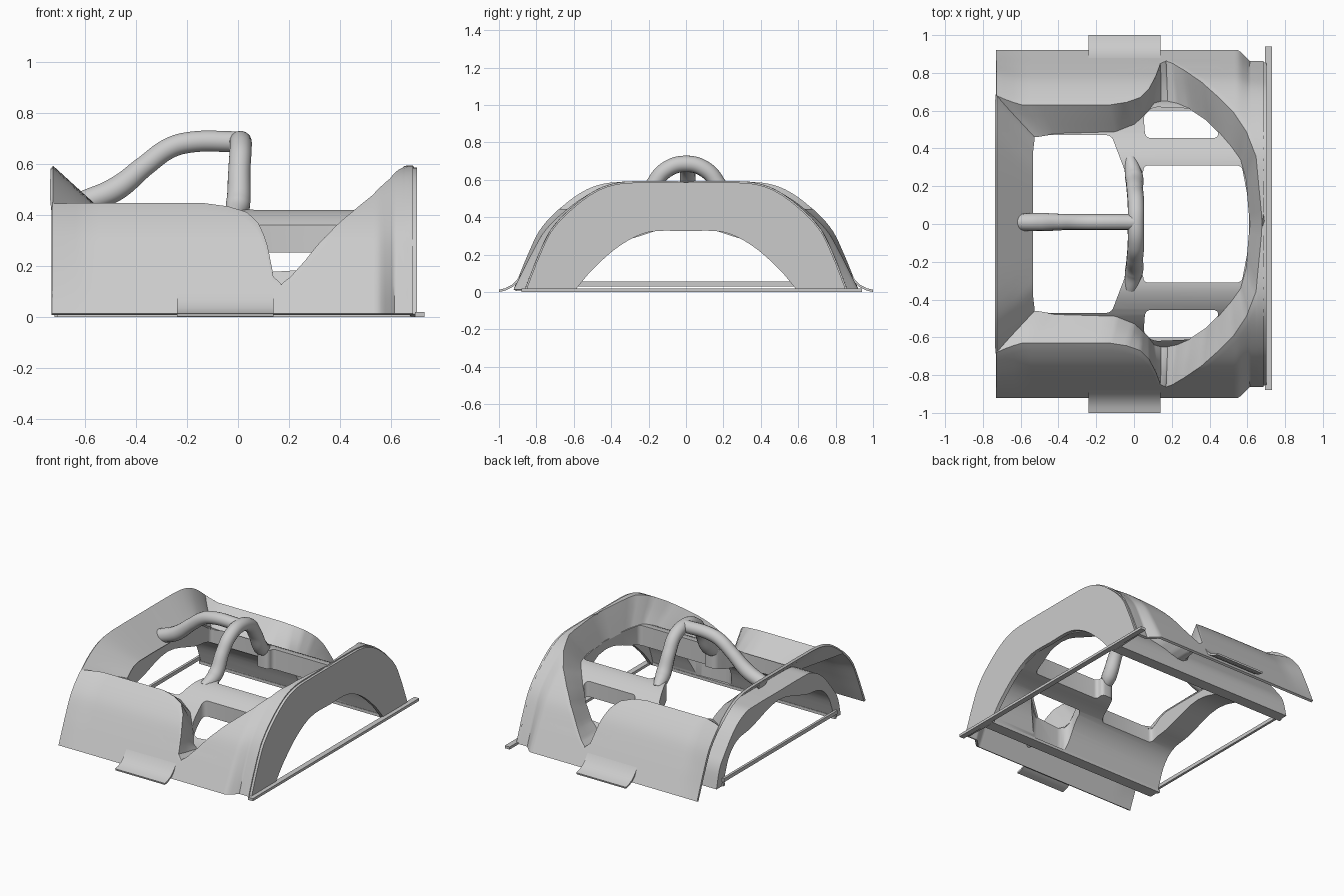
import bpy, bmesh, math

cube = bpy.data.objects.get("Cube")
if cube:
    bpy.data.objects.remove(cube, do_unlink=True)

grey = bpy.data.materials.new("light_grey")
grey.use_nodes = True
GREY = (0.6, 0.6, 0.6, 1)
grey.diffuse_color = GREY
grey.node_tree.nodes["Principled BSDF"].inputs["Base Color"].default_value = GREY

# Arch profiles as (y, z) for one half
OUTER = [(0, .585), (.2, .585), (.36, .578), (.48, .54), (.62, .445), (.75, .32), (.83, .18), (.87, .1), (.915, .01)]
SHELL_TOP = [(0, .42), (.25, .42), (.36, .41), (.48, .34), (.6, .2), (.65, .12), (.68, 0)]
SHELL_LOW = [(0, .36), (.31, .28), (.46, .25), (.55, .16), (.61, 0)]
END_LOW = [(0, .325), (.2, .32), (.35, .25), (.5, .12), (.6, 0)]


def height(profile, y):
    """Smooth height of a profile at distance y from the middle."""
    def slope(i):
        if i == 0:
            return 0
        (a, za), (b, zb) = profile[i - 1], profile[min(i + 1, len(profile) - 1)]
        return (zb - za) / (b - a)

    for i, ((a, za), (b, zb)) in enumerate(zip(profile, profile[1:])):
        if y <= b:
            w = b - a
            t = (y - a) / w
            s = t * t * (3 - 2 * t)
            return (za + (zb - za) * s + slope(i) * w * t * (1 - t) ** 2
                    - slope(i + 1) * w * t * t * (1 - t))
    return profile[-1][1]


def densify(points, n):
    out = []
    for a, b in zip(points, points[1:]):
        out += [tuple(p + (q - p) * k / n for p, q in zip(a, b)) for k in range(n)]
    return out + [points[-1]]


def activate(obj):
    bpy.ops.object.select_all(action='DESELECT')
    obj.select_set(True)
    bpy.context.view_layer.objects.active = obj


def finish(obj, angle=35):
    activate(obj)
    for m in list(obj.modifiers):
        bpy.ops.object.modifier_apply(modifier=m.name)
    obj.data.materials.clear()
    obj.data.materials.append(grey)
    bpy.ops.object.shade_smooth_by_angle(angle=math.radians(angle))


def to_object(name, bm):
    bmesh.ops.remove_doubles(bm, verts=bm.verts, dist=0.0005)
    bmesh.ops.recalc_face_normals(bm, faces=bm.faces)
    mesh = bpy.data.meshes.new(name)
    bm.to_mesh(mesh)
    bm.free()
    obj = bpy.data.objects.new(name, mesh)
    bpy.context.collection.objects.link(obj)
    return obj


def grid(bm, rows):
    rows = [[bm.verts.new(p) for p in r] for r in rows]
    for a, b in zip(rows, rows[1:]):
        for i in range(min(len(a), len(b)) - 1):
            bm.faces.new((a[i], a[i + 1], b[i + 1], b[i]))


def prism(name, outline, move, bevel=0):
    """Closed outline of 3D points, extruded by a vector."""
    bm = bmesh.new()
    face = bm.faces.new([bm.verts.new(p) for p in outline])
    ext = bmesh.ops.extrude_face_region(bm, geom=[face])
    bmesh.ops.translate(bm, vec=move, verts=[v for v in ext["geom"] if isinstance(v, bmesh.types.BMVert)])
    if bevel:
        sides = [e for e in bm.edges if abs(e.verts[0].co.z - e.verts[1].co.z) > .5]
        bmesh.ops.bevel(bm, geom=sides, offset=bevel, segments=4, affect='EDGES', profile=.5, clamp_overlap=True)
    return to_object(name, bm)


def mirror_y(obj):
    m = obj.modifiers.new("mirror", 'MIRROR')
    m.use_axis = (False, True, False)


def thicken(obj, t):
    m = obj.modifiers.new("thickness", 'SOLIDIFY')
    m.thickness, m.offset = t, 0


def box(name, x0, x1, y0, y1, z0, z1):
    finish(prism(name, [(x0, y0, z0), (x1, y0, z0), (x1, y1, z0), (x0, y1, z0)], (0, 0, z1 - z0)))


# Outer side panels: bulged at the open end, drawn in at the end wall
def outer_point(x, y):
    bulge = .055 * max(0, min(1, (-.6 - x) / .13)) * math.sin(math.pi * y / .915)
    draw_in = .06 * max(0, min(1, (x - .55) / .06)) * (y / .915) ** 4
    return (x, y + bulge - draw_in, height(OUTER, y))


# Sloping rim, each entry: rim x, rim y, inner x, inner y
RIM = [(-.73, 0, -.54, 0), (-.73, .36, -.54, .25), (-.73, .5, -.54, .38), (-.73, .63, -.53, .46),
       (-.5, .63, -.42, .48), (-.13, .63, -.1, .49), (-.04, .645, 0, .53), (.03, .67, .04, .57),
       (.075, .715, .07, .6), (.11, .78, .1, .64), (.135, .845, .14, .65), (.17, .86, .18, .65),
       (.21, .845, .23, .64), (.27, .81, .3, .61), (.36, .75, .39, .55), (.45, .67, .46, .48),
       (.53, .59, .52, .41), (.6, .49, .57, .34), (.65, .36, .6, .23), (.685, 0, .62, 0)]
rows = []
for rx, ry, ix, iy in densify(RIM, 5):
    rim = outer_point(rx, ry)
    inner = (ix, iy, height(SHELL_TOP, iy) - .008)
    row = [tuple(p + (q - p) * k / 3 for p, q in zip(inner, rim)) for k in range(3)] + [rim]
    if rx > -.73 or ry >= .63:
        row += [outer_point(rx, ry + (.915 - ry) * k / 16) for k in range(1, 17)]
    rows.append(row)
bm = bmesh.new()
grid(bm, rows)
body = to_object("outer_panels", bm)
mirror_y(body)
thicken(body, .016)
finish(body, 40)

# Flared tabs at the foot of both panels
bm = bmesh.new()
tab = [(.85, .14), (.875, .095), (.9, .06), (.93, .032), (.965, .014), (1, .006)]
grid(bm, [[(x, y, z) for y, z in tab] for x in (-.24, .14)])
tabs = to_object("side_tabs", bm)
mirror_y(tabs)
thicken(tabs, .012)
finish(tabs)


# Inner arched shell, opened up into bars
def both_halves(half):
    return [(x, -y, z) for x, y, z in half[::-1]] + half[1:]


def samples(profile, x):
    return [(x, y, height(profile, y)) for y, z in densify(profile, 4)]


shell = prism("inner_shell", both_halves(samples(SHELL_TOP, -.71)) + both_halves(samples(SHELL_LOW, -.71))[::-1],
              (1.39, 0, 0))
half = [(-.54, -.47), (-.12, -.47), (-.04, -.26), (.05, -.26), (.05, -.31), (.57, -.31), (.61, -.1)]
middle = half + [(x, -y) for x, y in half[::-1]]
side = [(.05, .58), (.06, .455), (.45, .455), (.44, .51), (.33, .61), (.1, .62)]
for pts in (middle, side, [(x, -y) for x, y in side]):
    cutter = prism("opening_cutter", [(x, y, -.5) for x, y in pts], (0, 0, 1.5), .03)
    cutter.hide_render = True
    activate(shell)
    cut = shell.modifiers.new("opening", 'BOOLEAN')
    cut.operation, cut.object, cut.solver = 'DIFFERENCE', cutter, 'EXACT'
    bpy.ops.object.modifier_apply(modifier=cut.name)
    bpy.data.objects.remove(cutter, do_unlink=True)
finish(shell)

# Flat arched end wall
wall_top = [outer_point(.675, y) for y, z in densify(OUTER, 4)]
finish(prism("end_wall", both_halves(wall_top) + both_halves(samples(END_LOW, .675))[::-1], (.027, 0, 0)))


# Round hoop and the spine behind it
def tube(name, points, radius):
    curve = bpy.data.curves.new(name, 'CURVE')
    curve.dimensions = '3D'
    curve.bevel_depth, curve.bevel_resolution, curve.use_fill_caps = radius, 5, True
    s = curve.splines.new('BEZIER')
    s.bezier_points.add(len(points) - 1)
    for b, p in zip(s.bezier_points, points):
        b.co = p[:3]
        b.radius = p[3]
        b.handle_left_type = b.handle_right_type = 'AUTO'
    obj = bpy.data.objects.new(name, curve)
    bpy.context.collection.objects.link(obj)
    activate(obj)
    bpy.ops.object.convert(target='MESH')
    finish(bpy.context.view_layer.objects.active, 50)


leg = [(-.02, -.34, .385, .8), (0, -.25, .44, 1.1), (.005, -.175, .57, 1), (.01, -.11, .65, 1)]
tube("hoop", leg + [(.01, 0, .685, 1)] + [(x, -y, z, r) for x, y, z, r in leg[::-1]], .044)
tube("spine", [(.01, .01, .686, 1), (-.2, .01, .682, 1), (-.27, .01, .66, 1), (-.36, .01, .595, 1),
               (-.48, .01, .5, 1.15), (-.6, .01, .45, 1.1)], .042)

# Thin ground frame
box("end_sill", .693, .73, -.88, .94, 0, .018)
box("rear_sill", -.725, -.708, -.62, .62, .03, .055)
for name, y in (("front_rail", -.61), ("back_rail", .61)):
    box(name, -.72, .69, y - .01, y + .01, 0, .02)
